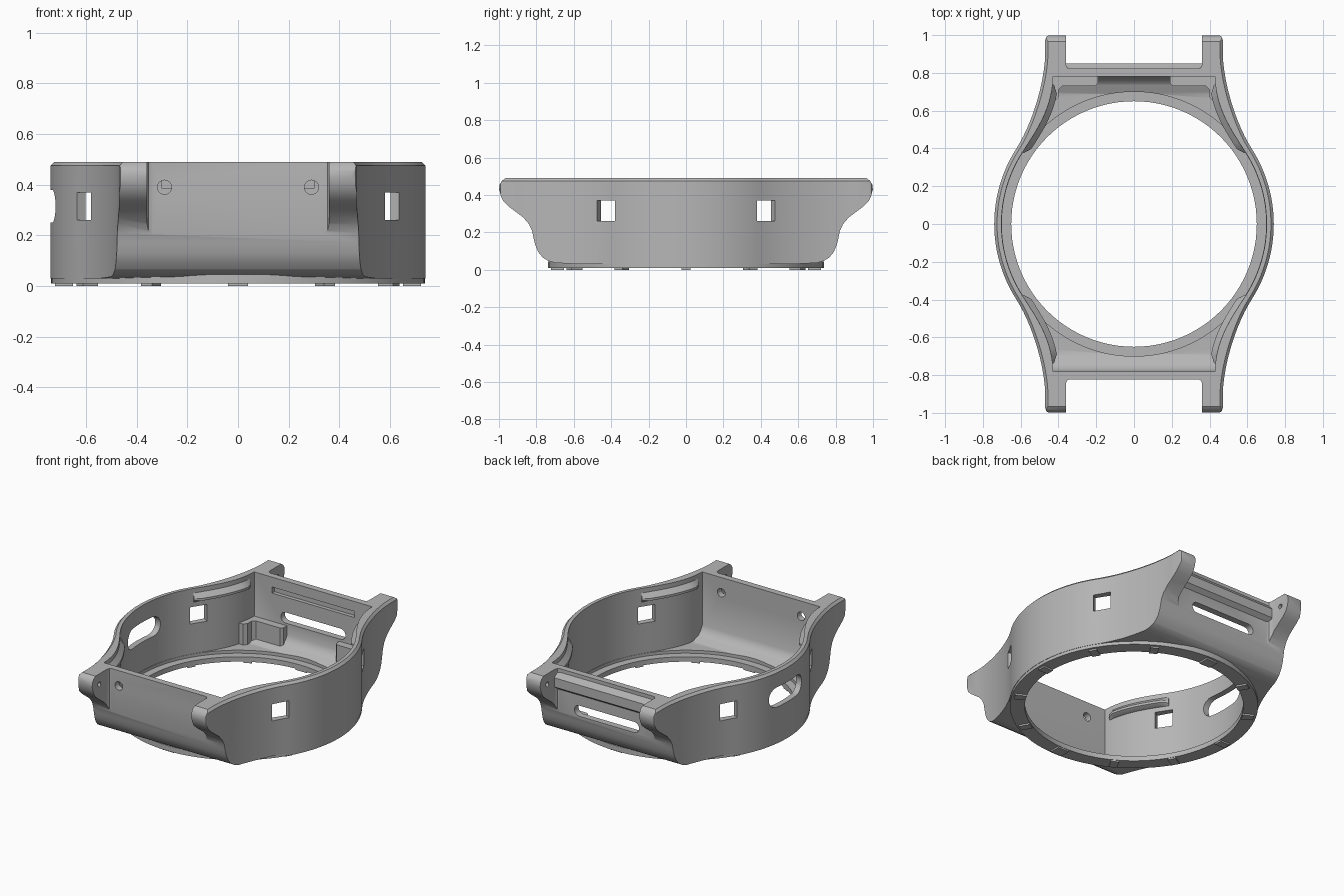
import bpy, bmesh, math
from mathutils import Vector, Matrix

if "Cube" in bpy.data.objects:
    bpy.data.objects.remove(bpy.data.objects["Cube"])

grey = bpy.data.materials.new("satin_grey")
grey.diffuse_color = (0.47, 0.47, 0.47, 1)
grey.use_nodes = True
grey.node_tree.nodes["Principled BSDF"].inputs["Base Color"].default_value = grey.diffuse_color


def make(name, bm):
    bmesh.ops.recalc_face_normals(bm, faces=bm.faces)
    me = bpy.data.meshes.new(name)
    bm.to_mesh(me)
    bm.free()
    ob = bpy.data.objects.new(name, me)
    me.materials.append(grey)
    bpy.context.collection.objects.link(ob)
    return ob


def loft(name, rings):
    """Closed solid through rings of equal length."""
    bm = bmesh.new()
    vs = [[bm.verts.new(p) for p in r] for r in rings]
    n = len(vs[0])
    for a, b in zip(vs, vs[1:]):
        for i in range(n):
            bm.faces.new((a[i], a[(i + 1) % n], b[(i + 1) % n], b[i]))
    bm.faces.new(vs[0])
    bm.faces.new(vs[-1])
    return make(name, bm)


def prism(name, pts, axis, lo, hi):
    """Extrude a 2D profile along axis x (y,z), y (x,z) or z (x,y)."""
    put = {'x': lambda p, t: (t, p[0], p[1]),
           'y': lambda p, t: (p[0], t, p[1]),
           'z': lambda p, t: (p[0], p[1], t)}[axis]
    return loft(name, [[put(p, t) for p in pts] for t in (lo, hi)])


def box(name, x0, x1, y0, y1, z0, z1):
    return prism(name, [(x0, y0), (x1, y0), (x1, y1), (x0, y1)], 'z', z0, z1)


def circle(r, cx=0, cy=0, n=96):
    return [(cx + r * math.cos(2 * math.pi * i / n), cy + r * math.sin(2 * math.pi * i / n))
            for i in range(n)]


def pill(half, r, cx, cz, n=8):
    """Rounded slot outline."""
    pts = []
    for s, a0 in ((1, -math.pi / 2), (-1, math.pi / 2)):
        pts += [(cx + s * (half - r) + r * math.cos(a0 + math.pi * i / n),
                 cz + r * math.sin(a0 + math.pi * i / n)) for i in range(n + 1)]
    return pts


def boolean(ob, other, op):
    m = ob.modifiers.new("cut", 'BOOLEAN')
    m.operation, m.object, m.solver = op, other, 'EXACT'
    bpy.context.view_layer.objects.active = ob
    bpy.ops.object.modifier_apply(modifier=m.name)
    bpy.data.objects.remove(other)


def flank(r, xe, ye):
    """Concave side curve from the round middle to a lug or end wall."""
    a = math.asin(0.4 / 0.74)
    p0 = Vector((r * math.cos(a), r * math.sin(a)))
    p1 = p0 + 0.14 * Vector((-math.sin(a), math.cos(a)))
    p2, p3 = Vector((xe + 0.005, ye - 0.17)), Vector((xe, ye))
    return [tuple((1 - t) ** 3 * p0 + 3 * t * (1 - t) ** 2 * p1 + 3 * t * t * (1 - t) * p2 + t ** 3 * p3)
            for t in [i / 12 for i in range(13)]]


def plan(r, xe, ye, tip=()):
    """Plan outline mirrored from one quarter."""
    a = math.asin(0.4 / 0.74)
    q = [(r * math.cos(a * i / 12), r * math.sin(a * i / 12)) for i in range(12)]
    q += flank(r, xe, ye) + list(tip)
    half = q + [(-x, y) for x, y in reversed(q)]
    return half + [(x, -y) for x, y in half[-2:0:-1] if y > 1e-6]


# Case: plan outline with a chamfered top edge
outer = plan(0.74, 0.47, 0.9, [(0.47, 0.975), (0.463, 0.993), (0.445, 1.001)])
inset = plan(0.725, 0.455, 0.9, [(0.455, 0.97), (0.45, 0.985), (0.44, 0.99)])
case = loft("case", [[(x, y, 0.03) for x, y in outer],
                     [(x, y, 0.475) for x, y in outer],
                     [(x, y, 0.49) for x, y in inset]])

# Side silhouette with swept lugs
side = [(0.45, 0.025), (0.70, 0.037), (0.735, 0.047), (0.765, 0.065), (0.79, 0.095),
        (0.805, 0.13), (0.815, 0.17), (0.823, 0.21), (0.84, 0.245), (0.87, 0.28), (0.91, 0.31),
        (0.95, 0.34), (0.975, 0.365), (0.99, 0.395), (0.999, 0.43), (0.996, 0.455),
        (0.985, 0.475), (0.965, 0.49), (0.96, 0.52)]
boolean(case, prism("silhouette", side + [(-y, z) for y, z in reversed(side)], 'x', -1, 1), 'INTERSECT')

# Gaps between the lugs
for s in (1, -1):
    c, w, y = 0.02, 0.36, 0.822
    gap = [(-w, y + c), (-w + 0.006, y + 0.006), (-w + c, y), (w - c, y), (w - 0.006, y + 0.006),
           (w, y + c), (w, 1.2), (-w, 1.2)]
    boolean(case, prism("gap", [(px, s * py) for px, py in gap], 'z', -0.1, 0.7), 'DIFFERENCE')

# Round base ring
boolean(case, prism("base", circle(0.738), 'z', 0.01, 0.045), 'UNION')

# Cavity with sloped end floors, ring seat and opening
inner = plan(0.702, 0.428, 0.78)
cavity = prism("cavity", inner, 'z', 0.0, 0.7)
floor = [(0.69, 0.062), (0.74, 0.085), (0.765, 0.11), (0.785, 0.15), (0.785, 0.8)]
boolean(cavity, prism("floor", floor + [(-y, z) for y, z in reversed(floor)], 'x', -1, 1), 'INTERSECT')
boolean(case, cavity, 'DIFFERENCE')
boolean(case, prism("seat", circle(0.70), 'z', 0.042, 0.2), 'DIFFERENCE')
boolean(case, prism("opening", circle(0.65), 'z', -0.1, 0.2), 'DIFFERENCE')

# Four square side windows
for sx in (1, -1):
    for sy in (1, -1):
        w = box("window", -0.1, 0.1, -0.055, 0.055, 0.26, 0.37)
        ang = math.atan2(sy * 0.5, sx * 0.84)
        w.data.transform(Matrix.Translation((sx * 0.595, sy * 0.42, 0)) @ Matrix.Rotation(ang, 4, 'Z'))
        boolean(case, w, 'DIFFERENCE')

# Rounded side port, rear slot and inner rear groove
boolean(case, prism("port", pill(0.17, 0.065, 0, 0.315), 'x', -0.9, -0.6), 'DIFFERENCE')
boolean(case, prism("slot", pill(0.235, 0.035, 0, 0.25), 'y', 0.7, 0.95), 'DIFFERENCE')
boolean(case, box("groove", -0.3, 0.3, 0.7, 0.805, 0.385, 0.425), 'DIFFERENCE')

# Front screw holes and pin holes in the lugs
for s in (1, -1):
    boolean(case, prism("hole", circle(0.028, s * 0.29, 0.39, 24), 'y', -0.9, -0.7), 'DIFFERENCE')
    boolean(case, prism("pin", circle(0.015, s * 0.925, 0.42, 16), 'x', -0.42, 0.42), 'DIFFERENCE')

# Rear bar between the lugs
prism("rear_bar", [(0.812, 0.47), (0.826, 0.465), (0.85, 0.435), (0.85, 0.375), (0.812, 0.345)], 'x', -0.362, 0.362)

# Snap ridges under the rim at each corner
path = flank(0.702, 0.428, 0.78)[:-1]
for sx in (1, -1):
    for sy in (1, -1):
        rings = []
        for i, (x, y) in enumerate(path):
            d = 0.008 if i in (0, len(path) - 1) else 0.028
            sec = [(0.012, 0.46), (0, 0.46), (-d, 0.43), (-d, 0.415), (0, 0.40), (0.012, 0.40)]
            rings.append([(sx * (x + o), sy * (y + o * 0.4), z) for o, z in sec])
        loft("snap_ridge", rings)

# L-shaped rear corner blocks
for s in (1, -1):
    pts = [(0.19, 0.79), (0.19, 0.745), (0.205, 0.73), (0.38, 0.73), (0.40, 0.71), (0.40, 0.67),
           (0.42, 0.65), (0.475, 0.65), (0.45, 0.79)]
    prism("corner_block", [(s * x, y) for x, y in pts], 'z', 0.06 + 0.05, 0.20)
    prism("corner_block_foot", [(s * x, min(y, 0.755)) for x, y in pts[:-2]]
          + [(s * 0.46, 0.65), (s * 0.44, 0.755)], 'z', 0.06, 0.11)

# Twelve small feet under the base ring
for i in range(12):
    w = 0.04 if i in (3, 9) else 0.025
    foot = box("base_foot", 0.652, 0.722, -w, w, 0.0, 0.0105)
    foot.data.transform(Matrix.Rotation(i * math.pi / 6, 4, 'Z'))

# Smooth shading with crisp edges
bpy.ops.object.select_all(action='DESELECT')
for ob in bpy.context.scene.objects:
    ob.select_set(True)
bpy.context.view_layer.objects.active = case
bpy.ops.object.shade_smooth_by_angle(angle=math.radians(30))
